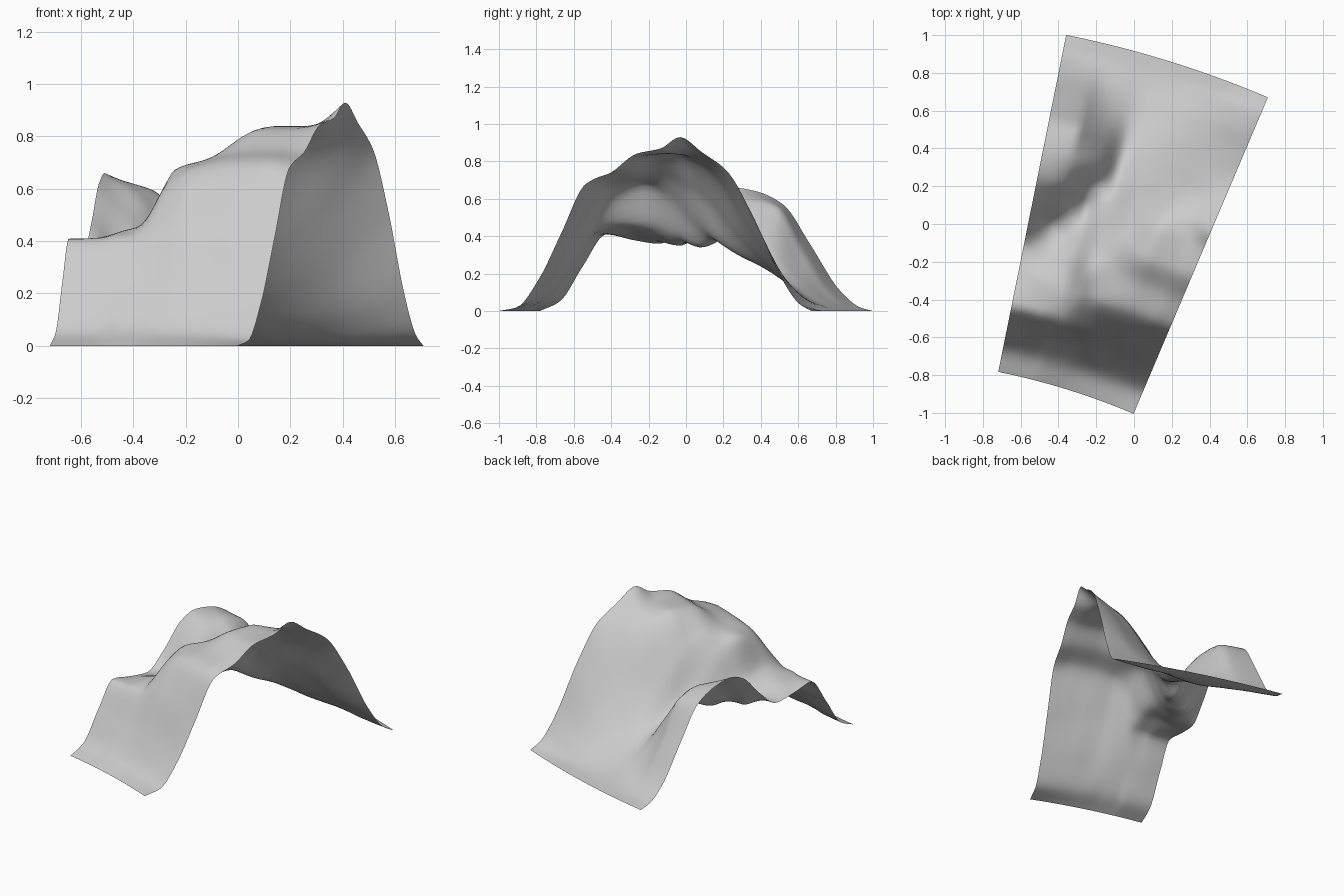
import bpy, bmesh, math

if "Cube" in bpy.data.objects:
    bpy.data.objects.remove(bpy.data.objects["Cube"])

# Ground plan: a slice of a ring, from the front arc to the back arc
CX, CY = -1.452, -4.42
R0, R1 = 3.71, 5.53
A_LEFT, A_RIGHT = math.radians(78.6), math.radians(67.0)
NU, NV = 44, 72

# Hill profiles, front to back, at several positions from left to right
V = [0, .06, .13, .2, .28, .36, .44, .52, .58, .65, .73, .81, .9, .96, 1]
PROFILES = {
    0.00: [0, .05, .24, .41, .38, .36, .47, .62, .66, .64, .57, .36, .11, .02, 0],
    0.15: [0, .05, .23, .41, .42, .38, .35, .47, .57, .60, .56, .32, .08, .01, 0],
    0.22: [0, .05, .23, .42, .44, .41, .36, .39, .48, .55, .48, .25, .06, .01, 0],
    0.30: [0, .06, .23, .42, .46, .46, .40, .34, .38, .46, .37, .19, .05, .01, 0],
    0.42: [0, .06, .23, .46, .62, .68, .61, .47, .38, .30, .23, .14, .04, .01, 0],
    0.55: [0, .05, .24, .49, .68, .71, .73, .67, .59, .44, .30, .17, .05, .01, 0],
    0.75: [0, .04, .21, .48, .70, .75, .83, .84, .80, .69, .49, .29, .09, .01, 0],
    0.88: [0, .03, .19, .45, .70, .75, .83, .84, .84, .78, .63, .41, .13, .02, 0],
    1.00: [0, .02, .17, .41, .68, .74, .84, .87, .93, .85, .75, .52, .19, .04, 0],
}


def smooth_curve(xs, ys, x):
    """Monotone cubic interpolation through the given points."""
    n = len(xs)
    d = [(ys[i + 1] - ys[i]) / (xs[i + 1] - xs[i]) for i in range(n - 1)]
    i = 0
    while i < n - 2 and x > xs[i + 1]:
        i += 1

    def slope(k):
        if k == 0 or k == n - 1:
            return d[min(k, n - 2)]
        a, b = d[k - 1], d[k]
        return 0 if a * b <= 0 else 2 * a * b / (a + b)

    h = xs[i + 1] - xs[i]
    t = (x - xs[i]) / h
    return ((2 * t**3 - 3 * t**2 + 1) * ys[i] + (t**3 - 2 * t**2 + t) * h * slope(i)
            + (3 * t**2 - 2 * t**3) * ys[i + 1] + (t**3 - t**2) * h * slope(i + 1))


# Hill sheet
bm = bmesh.new()
us = list(PROFILES)
rows = []
for j in range(NV + 1):
    v = j / NV
    r = R0 + (R1 - R0) * v
    heights = [smooth_curve(V, PROFILES[u], v) for u in us]
    row = []
    for i in range(NU + 1):
        u = i / NU
        a = A_LEFT + (A_RIGHT - A_LEFT) * u
        z = max(0, smooth_curve(us, heights, u))
        row.append(bm.verts.new((CX + r * math.cos(a), CY + r * math.sin(a), z)))
    rows.append(row)
for j in range(NV):
    for i in range(NU):
        f = bm.faces.new((rows[j][i], rows[j][i + 1], rows[j + 1][i + 1], rows[j + 1][i]))
        f.smooth = True

mesh = bpy.data.meshes.new("hill_terrain")
bm.to_mesh(mesh)
bm.free()
hill = bpy.data.objects.new("hill_terrain", mesh)
bpy.context.collection.objects.link(hill)
